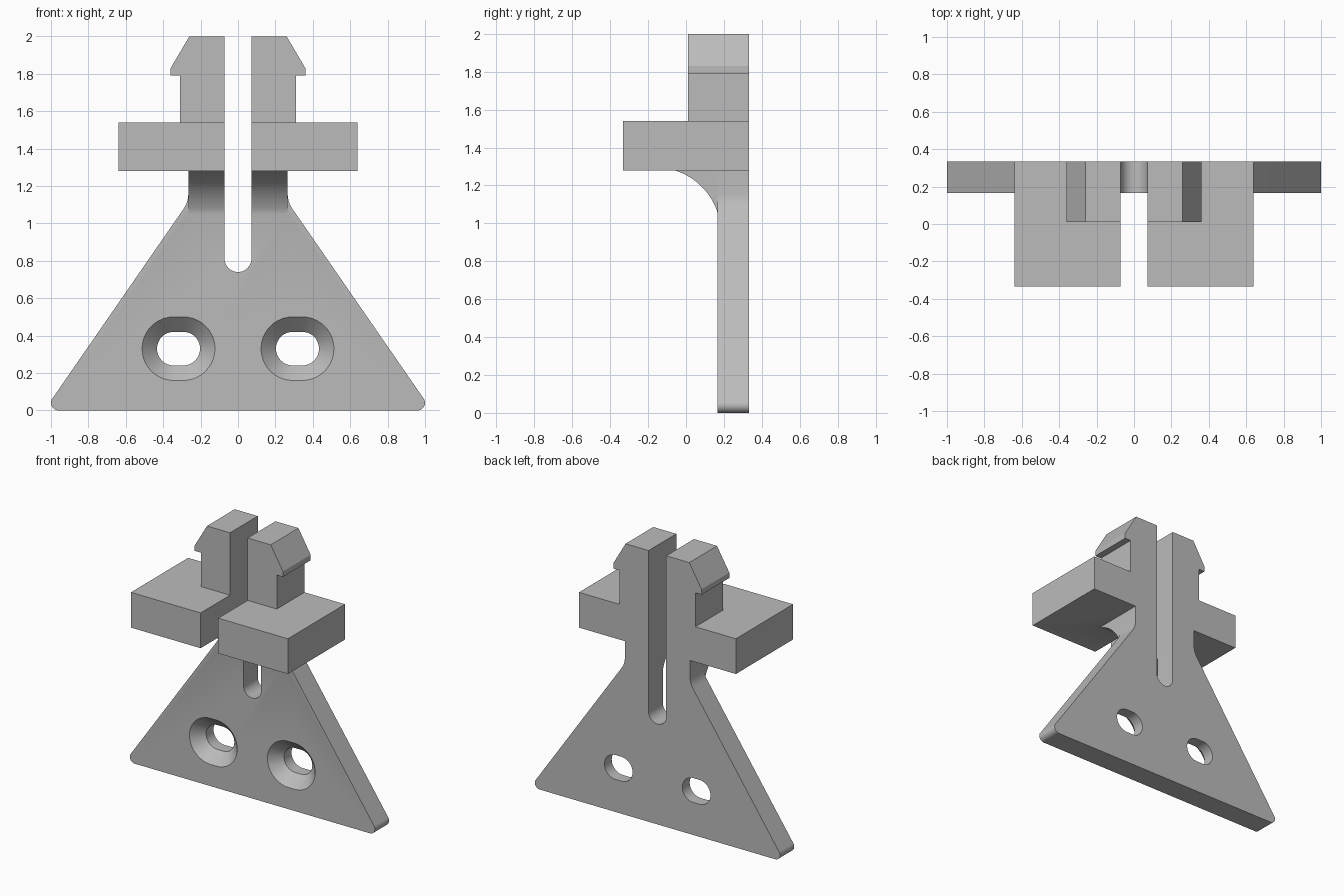
import bpy, bmesh
from math import sin, cos, radians

if "Cube" in bpy.data.objects:
    bpy.data.objects.remove(bpy.data.objects["Cube"])

FRONT, MID, BACK = -0.333, 0.167, 0.333   # y: shelf front, plate front, back
SLOT, NECK = 0.072, 0.265                 # half widths

grey = bpy.data.materials.new("plain grey")
grey.diffuse_color = (0.5, 0.5, 0.5, 1)
grey.use_nodes = True
grey.node_tree.nodes["Principled BSDF"].inputs["Base Color"].default_value = grey.diffuse_color


def arc(cx, cy, r, a0, a1, n):
    return [(cx + r * cos(radians(a0 + (a1 - a0) * i / n)),
             cy + r * sin(radians(a0 + (a1 - a0) * i / n))) for i in range(n + 1)]


def loft(name, rings):
    """Closed solid through equal-length rings of 3D points."""
    bm = bmesh.new()
    loops = [[bm.verts.new(p) for p in ring] for ring in rings]
    n = len(loops[0])
    for a, b in zip(loops, loops[1:]):
        for i in range(n):
            j = (i + 1) % n
            bm.faces.new((a[i], a[j], b[j], b[i]))
    bm.faces.new(loops[0])
    bm.faces.new(loops[-1])
    bmesh.ops.recalc_face_normals(bm, faces=bm.faces)
    me = bpy.data.meshes.new(name)
    bm.to_mesh(me)
    bm.free()
    me.materials.append(grey)
    ob = bpy.data.objects.new(name, me)
    bpy.context.collection.objects.link(ob)
    return ob


def along_y(name, pts, y0, y1):
    return loft(name, [[(x, y, z) for x, z in pts] for y in (y0, y1)])


def combine(target, tool, operation):
    mod = target.modifiers.new(operation, 'BOOLEAN')
    mod.operation, mod.solver, mod.object = operation, 'EXACT', tool
    bpy.context.view_layer.objects.active = target
    bpy.ops.object.modifier_apply(modifier=mod.name)
    bpy.data.objects.remove(tool)


# Back layer: the full silhouette with foot corners, neck, shelf, clip and slot
clip = [(0.31, 1.54), (0.31, 1.79), (0.36, 1.79), (0.36, 1.83), (0.26, 2.0), (SLOT, 2.0)]
half = (arc(0.96, 0.04, 0.04, -90, 34.6, 10)
        + [(0.29, 1.079), (0.279, 1.098), (0.27, 1.122), (NECK, 1.155), (NECK, 1.28),
           (0.64, 1.28), (0.64, 1.54)]
        + clip + arc(0, 0.812, SLOT, 0, -90, 12))
half[-1] = (0, 0.74)
outline = half + [(-x, z) for x, z in reversed(half[:-1])]
bracket = along_y("bracket", outline, MID, BACK)

# Curved gusset profile under the shelf
gusset = arc(-0.165, 0.946, 0.35, 72.5, 17.5, 20)
gusset[0], gusset[-1] = (-0.06, 1.28), (MID, 1.05)
gusset.append((MID, 1.28))

for s in (-1, 1):
    # Shelf block, clip and gusset in front of the back layer
    shelf = [(s * SLOT, 1.28), (s * 0.64, 1.28), (s * 0.64, 1.54), (s * SLOT, 1.54)]
    combine(bracket, along_y("shelf", shelf, FRONT, MID), 'UNION')
    prong = [(s * x, z) for x, z in clip + [(SLOT, 1.54)]]
    combine(bracket, along_y("clip", prong, 0.01, MID), 'UNION')
    rings = [[(s * x, y, z) for y, z in gusset] for x in (SLOT, NECK)]
    combine(bracket, loft("gusset", rings), 'UNION')

    # Countersunk oblong screw hole
    rings = []
    for y, r in ((MID - 0.02, 0.19), (MID + 0.08, 0.09), (BACK + 0.02, 0.09)):
        ring = arc(0.025, 0, r, -90, 90, 20) + arc(-0.025, 0, r, 90, 270, 20)
        rings.append([(s * 0.318 + x, y, 0.33 + z) for x, z in ring])
    combine(bracket, loft("screw_hole", rings), 'DIFFERENCE')

bpy.ops.object.select_all(action='DESELECT')
bracket.select_set(True)
bpy.context.view_layer.objects.active = bracket
bpy.ops.object.shade_smooth_by_angle(angle=radians(20))
